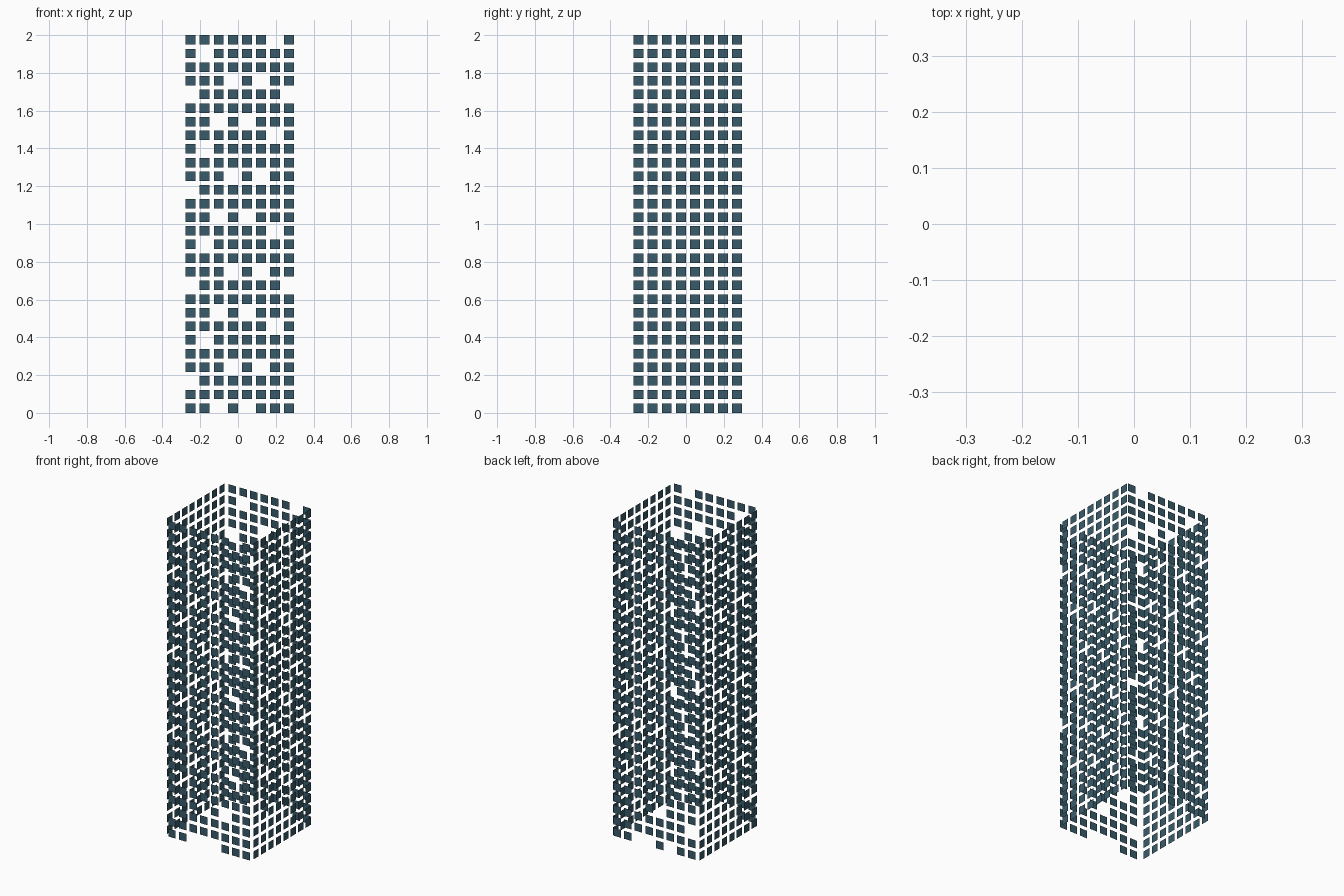
import bpy
import bmesh

if "Cube" in bpy.data.objects:
    bpy.data.objects.remove(bpy.data.objects["Cube"])

COLS, ROWS = 8, 28
PITCH, WIDTH = 0.0745, 0.0525      # horizontal spacing and pane width
HEIGHT = 0.05
STEP = (2.0 - HEIGHT) / (ROWS - 1)  # floor spacing
START = -0.277                      # left edge of the first column
WALL = 0.3025                       # distance of each wall from the centre

# Floors (counted from the top, repeating every 7) left open in each column
OPEN_FLOOR = (4, 1, 6, 3, 6, 3, 0, 4)

glass = bpy.data.materials.new("dark_glass")
glass.diffuse_color = (0.04, 0.105, 0.145, 1)
glass.use_nodes = True
glass.node_tree.nodes["Principled BSDF"].inputs["Base Color"].default_value = glass.diffuse_color


def is_open(col, row):
    period = 14 if col == 7 else 7
    return row % period == OPEN_FLOOR[col]


def window_wall(name, axis, side, skip=lambda c, r: False):
    """Grid of flat panes on the wall facing side * axis."""
    bm = bmesh.new()
    for r in range(ROWS):
        z1 = 2.0 - r * STEP
        z0 = z1 - HEIGHT
        for c in range(COLS):
            if skip(c, r):
                continue
            a = START + c * PITCH
            b = a + WIDTH
            corners = [(a, z0), (b, z0), (b, z1), (a, z1)]
            if axis == "x":
                pts = [(side * WALL, u, z) for u, z in corners]
                flip = side < 0
            else:
                pts = [(u, side * WALL, z) for u, z in corners]
                flip = side > 0
            if flip:
                pts.reverse()
            bm.faces.new([bm.verts.new(p) for p in pts])
    mesh = bpy.data.meshes.new(name)
    bm.to_mesh(mesh)
    bm.free()
    mesh.materials.append(glass)
    obj = bpy.data.objects.new(name, mesh)
    bpy.context.collection.objects.link(obj)


# Full side walls
window_wall("right_windows", "x", 1)
window_wall("left_windows", "x", -1)

# Front and back walls with open panes, plus one extra gap on the ground floor
window_wall("front_windows", "y", -1,
            lambda c, r: is_open(c, r) or (c, r) == (3, ROWS - 1))
window_wall("back_windows", "y", 1,
            lambda c, r: is_open(c, r) or (c, r) == (5, ROWS - 1))
